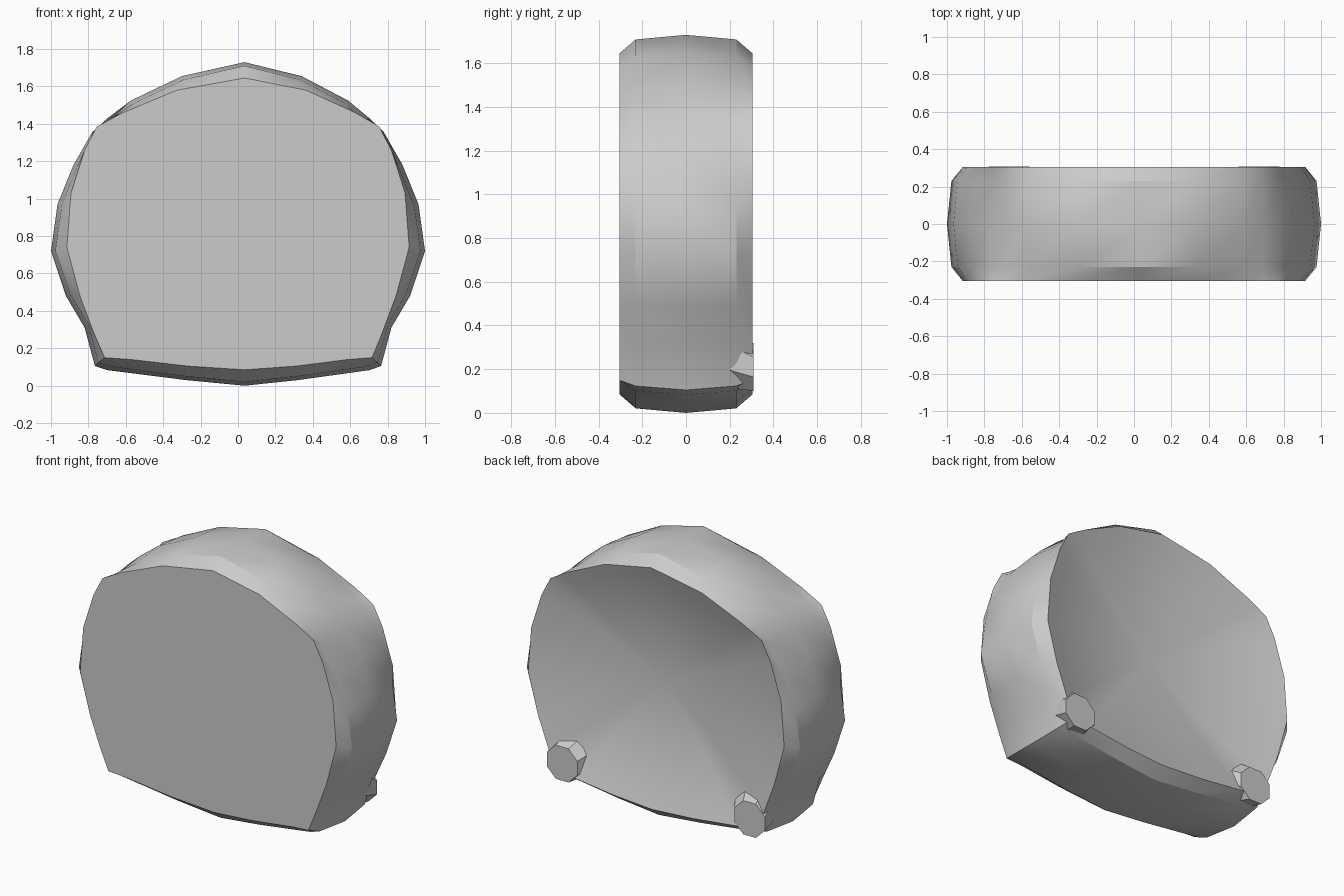
import bpy, bmesh, math

if "Cube" in bpy.data.objects:
    bpy.data.objects.remove(bpy.data.objects["Cube"])

grey = bpy.data.materials.new("plain grey")
grey.diffuse_color = (0.6, 0.6, 0.6, 1)
grey.use_nodes = True
grey.node_tree.nodes["Principled BSDF"].inputs["Base Color"].default_value = grey.diffuse_color

# Half outline from apex to base: outer x, outer z, rim x, rim z
HALF = [(0, 1.73, 0, 1.645), (.32, 1.655, .345, 1.58), (.58, 1.525, .62, 1.46),
        (.70, 1.43, .69, 1.422), (.78, 1.355, .755, 1.385), (.88, 1.18, .82, 1.26),
        (.965, .97, .893, 1.03), (1, .72, .915, .74), (.92, .48, .845, .48),
        (.82, .31, .77, .28), (.765, .105, .715, .15), (.70, .083, .58, .14),
        (.30, .03, .29, .105), (0, 0, 0, .085)]
CX, CZ = 0.035, 0.86
DEPTH = 0.14


def skew(x):
    # apex and base sit slightly off centre
    return x + CX * max(0, 1 - abs(x) / 0.75)


def outline(i):
    right = [(p[i], p[i + 1]) for p in HALF]
    left = [(-x, z) for x, z in reversed(right[1:-1])]
    return [(skew(x), z) for x, z in right + left]


def scaled(pts, s, cx=0.0):
    return [(cx + (x - cx) * s, CZ + (z - CZ) * s) for x, z in pts]


def finish(name, bm, angle):
    bmesh.ops.recalc_face_normals(bm, faces=bm.faces)
    me = bpy.data.meshes.new(name)
    bm.to_mesh(me)
    bm.free()
    me.materials.append(grey)
    ob = bpy.data.objects.new(name, me)
    bpy.context.collection.objects.link(ob)
    bpy.ops.object.select_all(action='DESELECT')
    ob.select_set(True)
    bpy.context.view_layer.objects.active = ob
    bpy.ops.object.shade_smooth_by_angle(angle=math.radians(angle))
    return ob


def loft(name, sections, angle):
    # skin a list of (y, points) and cap both ends
    bm = bmesh.new()
    rings = [[bm.verts.new((x, y, z)) for x, z in pts] for y, pts in sections]
    n = len(rings[0])
    for a, b in zip(rings, rings[1:]):
        for k in range(n):
            j = (k + 1) % n
            bm.faces.new((a[k], a[j], b[j], b[k]))
    bm.faces.new(rings[0])
    bm.faces.new(rings[-1])
    return finish(name, bm, angle)


# Body: flat front, bevelled bulging wall, shallow dish in the back
outer, rim = outline(0), outline(2)
sections = [(-.305, rim), (-.23, scaled(outer, .976)), (0, outer),
            (.23, scaled(outer, .976)), (.305, rim)]
for k in range(1, 11):
    t = 1 - 0.095 * k
    sections.append((.305 - DEPTH * (1 - t * t), scaled(rim, t, CX)))
loft("dished_body", sections, 27)

# Flared eight-sided feet at the lower back corners
for side, label in ((-1, "left"), (1, "right")):
    def ring(r, x, z):
        return [(side * x + r * math.cos(math.pi * (k + .5) / 4),
                 z + r * math.sin(math.pi * (k + .5) / 4)) for k in range(8)]
    loft(label + "_foot", [(.12, ring(.17, .60, .29)), (.23, ring(.14, .645, .24)),
                           (.308, ring(.118, .67, .21))], 30)
